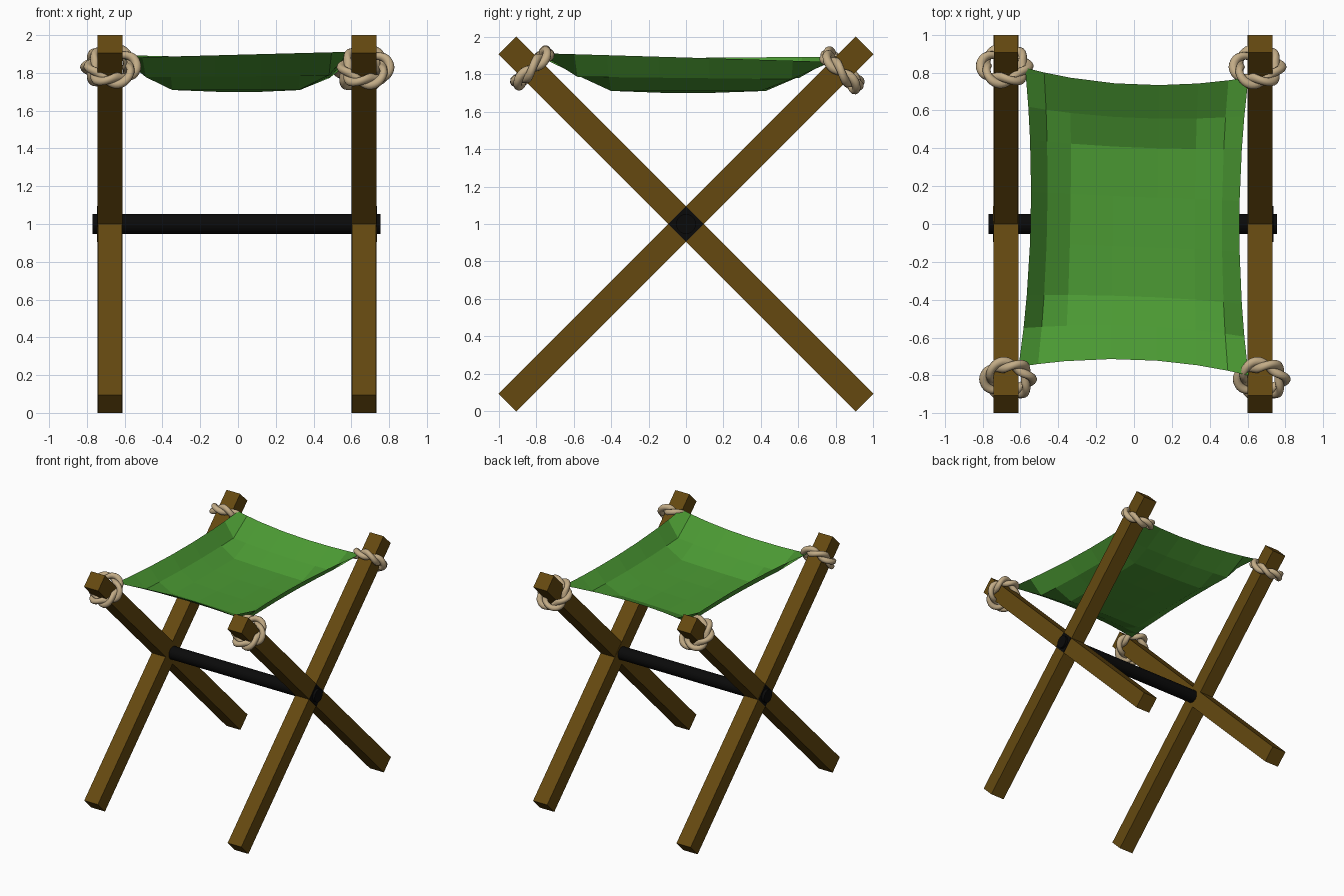
import bpy, bmesh, math
from mathutils import Vector, Matrix

if "Cube" in bpy.data.objects:
    bpy.data.objects.remove(bpy.data.objects["Cube"])


def material(name, rgb):
    m = bpy.data.materials.new(name)
    m.diffuse_color = (*rgb, 1)
    m.use_nodes = True
    m.node_tree.nodes["Principled BSDF"].inputs["Base Color"].default_value = m.diffuse_color
    return m


WOOD = material("brown wood", (0.13, 0.066, 0.005))
BLACK = material("black", (0.003, 0.003, 0.003))
GREEN = material("green cloth", (0.07, 0.32, 0.033))
ROPE = material("tan rope", (0.54, 0.41, 0.24))


def finish(name, bm, mat, smooth=False):
    me = bpy.data.meshes.new(name)
    bm.to_mesh(me)
    bm.free()
    me.materials.append(mat)
    for p in me.polygons:
        p.use_smooth = smooth
    ob = bpy.data.objects.new(name, me)
    bpy.context.collection.objects.link(ob)
    return ob


def box(name, size, loc, tilt, mat):
    bm = bmesh.new()
    bmesh.ops.create_cube(bm, size=1, matrix=Matrix.Translation(loc)
                          @ Matrix.Rotation(tilt, 4, 'X') @ Matrix.Diagonal((*size, 1)))
    return finish(name, bm, mat)


# crossed legs, with a black square where they meet on the outside
for side, x in (("left", -0.677), ("right", 0.667)):
    s = -1 if x < 0 else 1
    box(side + "_leg_a", (0.132, 0.134, 2.694), (x, 0, 1), math.pi / 4, WOOD)
    box(side + "_leg_b", (0.128, 0.134, 2.694), (x, 0, 1), -math.pi / 4, WOOD)
    box(side + "_pivot_plate", (0.006, 0.133, 0.133), (x + s * 0.066, 0, 1), math.pi / 4, BLACK)

# crossbar
bm = bmesh.new()
bmesh.ops.create_cone(bm, cap_ends=True, segments=32, radius1=0.053, radius2=0.053, depth=1.525,
                      matrix=Matrix.Translation((-0.007, 0, 1)) @ Matrix.Rotation(math.pi / 2, 4, 'Y'))
finish("crossbar", bm, BLACK)


# rope loops: two twisted strands around each upper leg end
def rope(name, centre, s):
    e1 = Vector((1, 0, 0))
    e2 = Vector((0, -s, 1)).normalized()     # across the leg
    e3 = Vector((0, s, 1)).normalized()      # along the leg
    bm = bmesh.new()
    n, k = 56, 10
    for strand in range(2):
        rings = []
        for i in range(n):
            a = 2 * math.pi * i / n
            t = 3 * a + strand * math.pi
            out = e1 * math.cos(a) + e2 * math.sin(a)
            c = Vector(centre) + out * (0.11 + 0.019 * math.cos(t)) + e3 * 0.019 * math.sin(t)
            rings.append([bm.verts.new(c + 0.024 * (out * math.cos(b) + e3 * math.sin(b)))
                          for b in (2 * math.pi * j / k for j in range(k))])
        for i in range(n):
            p, q = rings[i], rings[(i + 1) % n]
            for j in range(k):
                bm.faces.new((p[j], q[j], q[(j + 1) % k], p[(j + 1) % k]))
    bmesh.ops.recalc_face_normals(bm, faces=bm.faces)
    finish(name, bm, ROPE, True)


rope("front_left_rope", (-0.665, -0.82, 1.835), -1)
rope("front_right_rope", (0.675, -0.82, 1.83), -1)
rope("back_left_rope", (-0.683, 0.835, 1.83), 1)
rope("back_right_rope", (0.653, 0.83, 1.81), 1)

# sagging cloth seat
corners = [Vector((-0.61, -0.755, 1.88)), Vector((0.605, -0.80, 1.912)),
           Vector((0.605, 0.775, 1.865)), Vector((-0.575, 0.825, 1.893))]
us = [-1, -0.83, -0.6, -0.2, 0.2, 0.55, 0.82, 1]
vs = [-1, -0.74, -0.52, -0.17, 0.17, 0.52, 0.74, 1]
drop = [0, 0.58, 0.95, 1, 1, 0.95, 0.58, 0]
bm = bmesh.new()
grid = []
for j, v in enumerate(vs):
    row = []
    for i, u in enumerate(us):
        a, b = (u + 1) / 2, (v + 1) / 2
        p = corners[0].lerp(corners[1], a).lerp(corners[3].lerp(corners[2], a), b)
        p.x *= 1 - 0.08 * (1 - v * v) * abs(u)      # edges pulled inwards
        p.y *= 1 - 0.08 * (1 - u * u) * abs(v)
        f = min(drop[i], drop[j])
        p.z += (1.70 - p.z) * f
        row.append(bm.verts.new(p))
    grid.append(row)
for j in range(7):
    for i in range(7):
        bm.faces.new((grid[j][i], grid[j][i + 1], grid[j + 1][i + 1], grid[j + 1][i]))
finish("seat", bm, GREEN)
